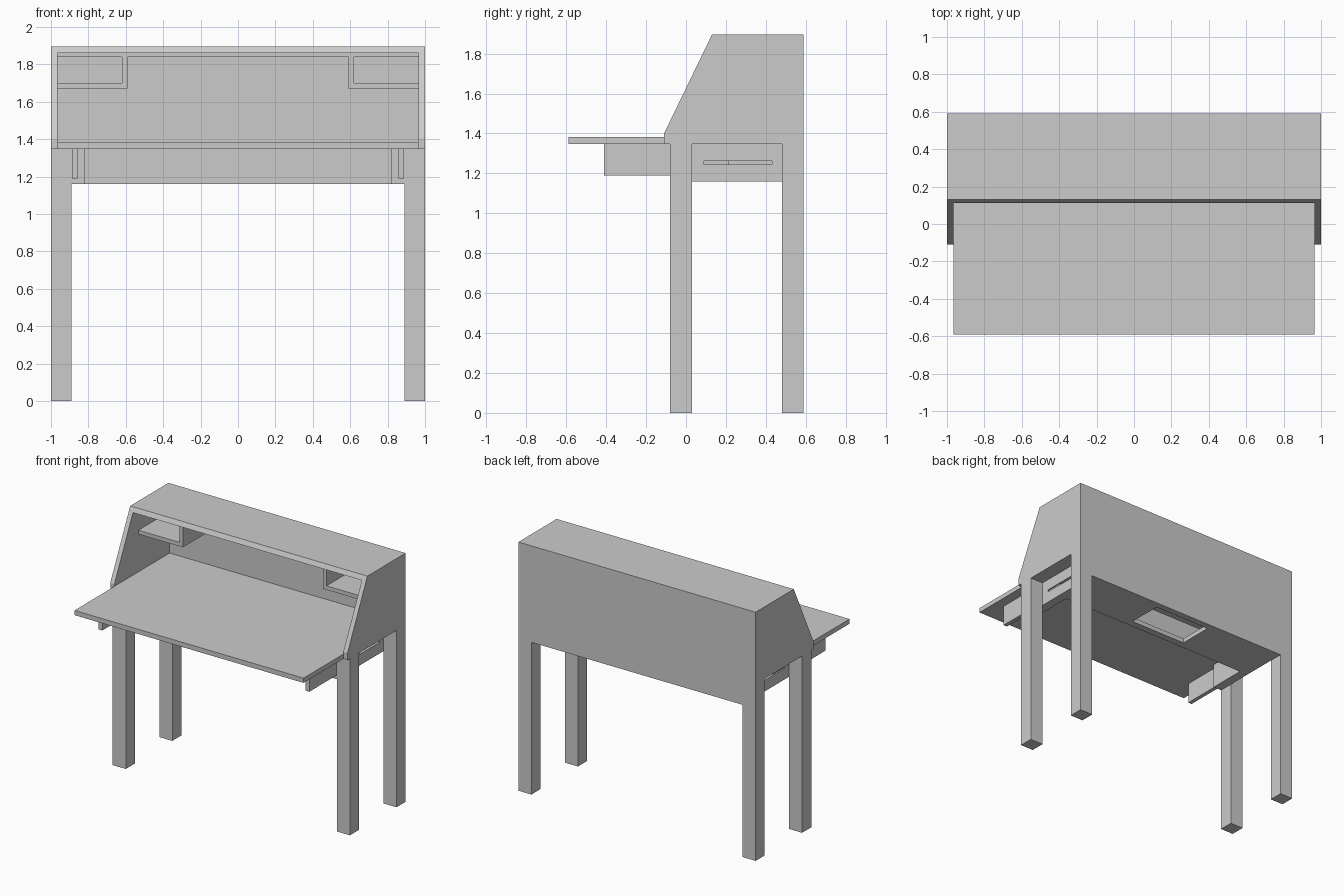
import bpy
import bmesh

cube = bpy.data.objects.get("Cube")
if cube:
    bpy.data.objects.remove(cube, do_unlink=True)

grey = bpy.data.materials.new("plain grey")
grey.use_nodes = True
colour = (0.6, 0.6, 0.6, 1)
grey.diffuse_color = colour
grey.node_tree.nodes["Principled BSDF"].inputs["Base Color"].default_value = colour

T = 0.035                      # board thickness
BACK, TOP, DECK, APRON = 0.59, 1.895, 1.347, 1.16


def prism(name, profile, x0, x1):
    """Extrude a (y, z) profile along x."""
    bm = bmesh.new()
    face = bm.faces.new([bm.verts.new((x0, y, z)) for y, z in profile])
    out = bmesh.ops.extrude_face_region(bm, geom=[face])["geom"]
    moved = [v for v in out if isinstance(v, bmesh.types.BMVert)]
    bmesh.ops.translate(bm, verts=moved, vec=(x1 - x0, 0, 0))
    bmesh.ops.recalc_face_normals(bm, faces=bm.faces)
    mesh = bpy.data.meshes.new(name)
    bm.to_mesh(mesh)
    bm.free()
    mesh.materials.append(grey)
    obj = bpy.data.objects.new(name, mesh)
    bpy.context.collection.objects.link(obj)
    return obj


def box(name, x, y, z):
    return prism(name, [(y[0], z[0]), (y[1], z[0]), (y[1], z[1]), (y[0], z[1])], *x)


def cut(target, cutter):
    mod = target.modifiers.new("opening", "BOOLEAN")
    mod.operation = "DIFFERENCE"
    mod.solver = "EXACT"
    mod.object = cutter
    cutter.hide_render = True
    cutter.hide_viewport = True


def slope(z):
    """Depth of the slanted front at height z."""
    return -0.11 + (z - 1.4) * 0.24 / (TOP - 1.4)


# Parts repeated on both sides
for side, s in (("left", 1), ("right", -1)):
    def span(a, b):
        return sorted((s * a, s * b))

    for place, y in (("front", (-0.08, 0.03)), ("back", (0.48, BACK))):
        box(f"{side}_{place}_leg", span(0.89, 1), y, (0, DECK))
    prism(f"{side}_side_panel",
          [(-0.11, DECK), (-0.11, 1.4), (slope(TOP), TOP), (BACK, TOP), (BACK, DECK)],
          *span(1 - T, 1))
    # Slotted rail and the pull-out support that slides in it
    rail = box(f"{side}_rail", span(0.82, 0.89), (-0.08, BACK - T), (APRON, DECK))
    cut(rail, box(f"{side}_slot_cutter", span(0.855, 0.95), (0.09, 0.43), (1.245, 1.262)))
    box(f"{side}_pull_out_support", span(0.857, 0.888), (-0.41, -0.08), (1.19, DECK))
    box(f"{side}_slot_slider", span(0.85, 0.88), (0.09, 0.215), (1.245, 1.262))
    # Small corner compartment
    box(f"{side}_shelf", span(0.59, 1 - T), (0.18, BACK - T), (1.67, 1.70))
    box(f"{side}_divider", span(0.59, 0.62), (0.18, BACK - T), (1.70, 1.845))

# Upper cabinet
under = TOP - T
prism("top_panel", [(slope(under), under), (slope(TOP), TOP), (BACK, TOP), (BACK, under)],
      -1 + T, 1 - T)
box("inner_ceiling", (-1 + T, 1 - T), (0.18, BACK - T), (1.84, under))
box("back_panel", (-1 + T, 1 - T), (BACK - T, BACK), (DECK, under))
box("writing_surface", (-1 + T, 1 - T), (-BACK, BACK - T), (DECK, 1.383))

# Hollow storage case under the writing surface
box("back_apron", (-0.89, 0.89), (BACK - T, BACK), (APRON, DECK))
box("case_front", (-0.82, 0.82), (0.215, 0.25), (APRON, DECK))
floor = box("case_floor", (-0.82, 0.82), (0.25, BACK - T), (APRON, APRON + T))
cut(floor, box("floor_opening_cutter", (-0.24, 0.24), (0.27, 0.54), (1.1, 1.25)))
